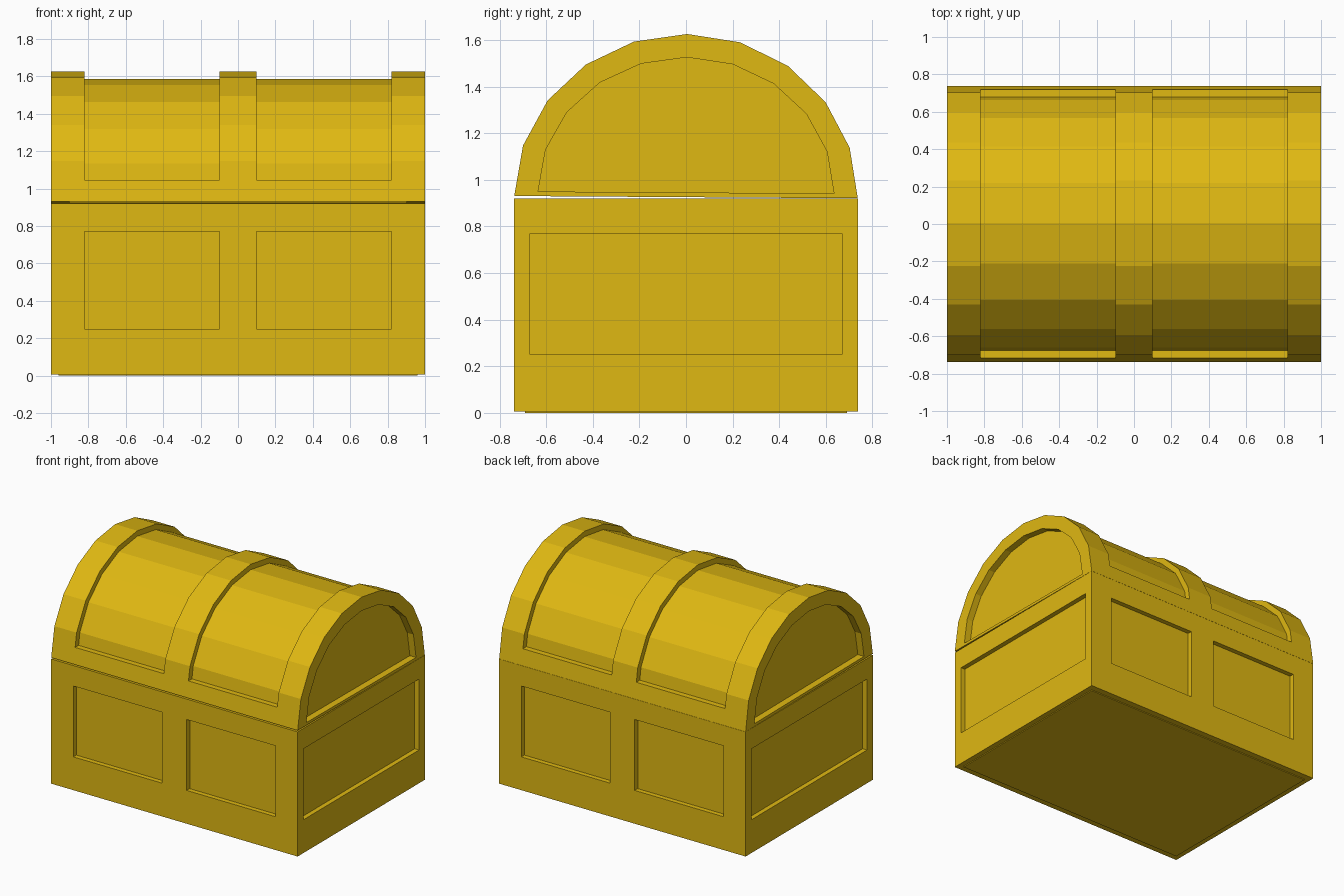
import bpy, bmesh, math

if "Cube" in bpy.data.objects:
    bpy.data.objects.remove(bpy.data.objects["Cube"])

gold = bpy.data.materials.new("gold")
gold.diffuse_color = (0.74, 0.48, 0.006, 1)
gold.use_nodes = True
gold.node_tree.nodes["Principled BSDF"].inputs["Base Color"].default_value = gold.diffuse_color

SEAM = 0.92          # height where the lid meets the base
HX, HY = 1.0, 0.737  # half width and half depth


def prism(bm, profile, x0, x1):
    """Extrude a (y, z) profile along x."""
    a = [bm.verts.new((x0, y, z)) for y, z in profile]
    b = [bm.verts.new((x1, y, z)) for y, z in profile]
    bm.faces.new(a)
    bm.faces.new(b[::-1])
    n = len(a)
    for i in range(n):
        j = (i + 1) % n
        bm.faces.new((a[i], b[i], b[j], a[j]))


def box(bm, x0, x1, y0, y1, z0, z1):
    prism(bm, [(y0, z0), (y1, z0), (y1, z1), (y0, z1)], x0, x1)


def arch(ry, rz, z0=0.0):
    """Ten-segment half ellipse, from +y over the top to -y."""
    return [(ry * math.cos(i * math.pi / 10), z0 + rz * math.sin(i * math.pi / 10))
            for i in range(11)]


def make(name, bm):
    bmesh.ops.recalc_face_normals(bm, faces=bm.faces)
    me = bpy.data.meshes.new(name)
    bm.to_mesh(me)
    bm.free()
    ob = bpy.data.objects.new(name, me)
    bpy.context.collection.objects.link(ob)
    return ob


def carve(ob, cutter):
    cutter.hide_render = True
    mod = ob.modifiers.new("carve", 'BOOLEAN')
    mod.operation = 'DIFFERENCE'
    mod.solver = 'EXACT'
    mod.object = cutter
    bpy.context.view_layer.objects.active = ob
    bpy.ops.object.modifier_apply(modifier=mod.name)
    bpy.data.objects.remove(cutter)


# Base box
bm = bmesh.new()
box(bm, -HX, HX, -HY, HY, 0.006, SEAM)
base = make("chest_base", bm)

# Base recesses: two front, two back, one on each end, plus the inside
bm = bmesh.new()
D = 0.035
for s in (-1, 1):
    for t in (-1, 1):
        box(bm, *sorted((s * 0.10, s * 0.82)), *sorted((t * (HY - D), t * 0.9)), 0.25, 0.77)
    box(bm, *sorted((s * (HX - D), s * 1.2)), -0.67, 0.67, 0.25, 0.77)
box(bm, -0.90, 0.90, -0.64, 0.64, 0.08, 1.2)
carve(base, make("base_cutter", bm))

# Thin plate under the base
bm = bmesh.new()
box(bm, -0.96, 0.96, -0.69, 0.69, 0.0, 0.02)
plate = make("bottom_plate", bm)

# Arched lid
bm = bmesh.new()
prism(bm, arch(HY, 0.70), -HX, HX)
lid = make("chest_lid", bm)

# Lid recesses: two bands over the arch, an arched panel on each end, the inside
bm = bmesh.new()
LEDGE = 0.115
inner = arch(0.697, 0.66)[1:-1]
outer = arch(0.95, 0.95)[1:-1]
ring = ([(0.677, LEDGE)] + inner + [(-0.677, LEDGE), (-0.95, LEDGE)]
        + outer[::-1] + [(0.95, LEDGE)])
for s in (-1, 1):
    prism(bm, ring, *sorted((s * 0.10, s * 0.82)))
    prism(bm, arch(0.635, 0.58, 0.02), *sorted((s * 0.95, s * 1.2)))
prism(bm, [(0.60, -0.1)] + arch(0.60, 0.56) + [(-0.60, -0.1)], -0.90, 0.90)
carve(lid, make("lid_cutter", bm))

# Lid sits very slightly ajar, hinged along the back edge
for v in lid.data.vertices:
    v.co.y -= HY
lid.location = (0, HY, SEAM + 0.001)
lid.rotation_euler.x = -0.0065

for ob in (base, plate, lid):
    ob.data.materials.clear()
    ob.data.materials.append(gold)
